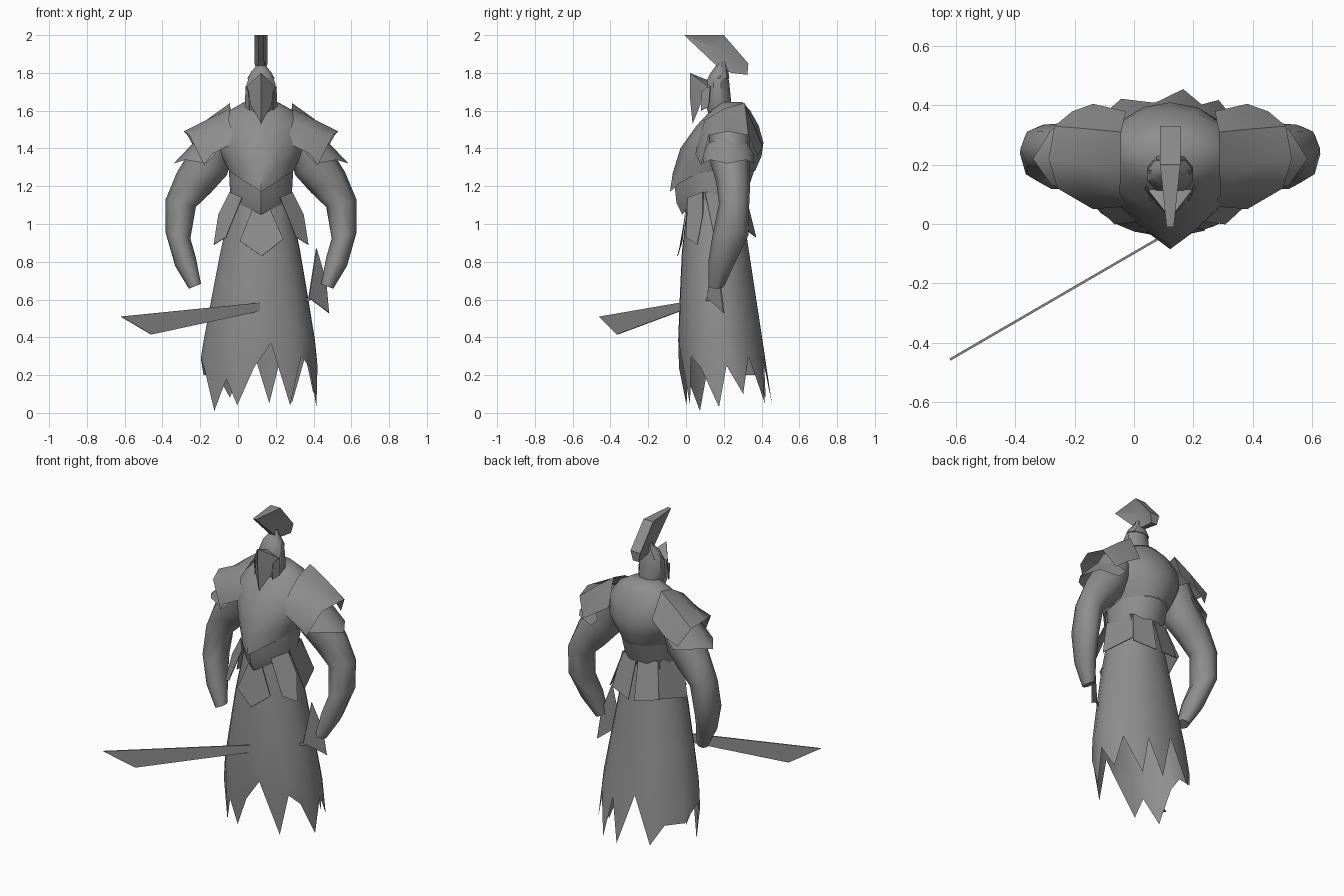
import bpy, bmesh, math
from mathutils import Vector

if "Cube" in bpy.data.objects:
    bpy.data.objects.remove(bpy.data.objects["Cube"])

CX = 0.122  # body symmetry line
grey = bpy.data.materials.new("plain_grey")
grey.diffuse_color = (0.27, 0.27, 0.27, 1)
grey.use_nodes = True
grey.node_tree.nodes["Principled BSDF"].inputs["Base Color"].default_value = grey.diffuse_color


def make(name, verts, faces, angle=40):
    me = bpy.data.meshes.new(name)
    me.from_pydata([tuple(v) for v in verts], [], faces)
    bm = bmesh.new()
    bm.from_mesh(me)
    bmesh.ops.recalc_face_normals(bm, faces=bm.faces)
    bm.to_mesh(me)
    bm.free()
    ob = bpy.data.objects.new(name, me)
    me.materials.append(grey)
    bpy.context.collection.objects.link(ob)
    bpy.ops.object.select_all(action='DESELECT')
    bpy.context.view_layer.objects.active = ob
    ob.select_set(True)
    bpy.ops.object.shade_smooth_by_angle(angle=math.radians(angle))
    return ob


def loft(name, rows, closed=True, caps=(False, False), angle=40):
    """Skin rows that all have the same number of points."""
    n = len(rows[0])
    verts = [p for r in rows for p in r]
    faces = []
    for i in range(len(rows) - 1):
        for k in range(n if closed else n - 1):
            a, b = i * n + k, i * n + (k + 1) % n
            faces.append((a, b, b + n, a + n))
    if caps[0]:
        faces.append(tuple(range(n)))
    if caps[1]:
        faces.append(tuple(range(len(verts) - n, len(verts))))
    return make(name, verts, faces, angle)


def plate(name, pts, t=0.004):
    """Thin flat plate, thickened along its own normal."""
    p = [Vector(q) for q in pts]
    n = (p[1] - p[0]).cross(p[2] - p[0]).normalized() * t / 2
    c = len(p)
    faces = [tuple(range(c)), tuple(range(c, 2 * c))]
    faces += [(k, (k + 1) % c, c + (k + 1) % c, c + k) for k in range(c)]
    return make(name, [q + n for q in p] + [q - n for q in p], faces, 20)


def side(s, pts):
    """Place half-body points (offset from symmetry line) on side s."""
    return [(CX + s * u, y, z) for u, y, z in pts]


def body_ring(z, hw, yf, yb, drop=0, n=16, keel=0.0):
    """Oval body section; the front may be keeled and dip to a point."""
    out = []
    for k in range(n):
        a = 2 * math.pi * k / n
        c, s = math.cos(a), abs(math.sin(a))
        dip = 0
        if c > 0:
            c = c * (1 - keel) + (1 - s) * keel
            dip = drop * (1 - s)
        out.append((CX + hw * math.sin(a), (yf + yb) / 2 - (yb - yf) / 2 * c, z - dip))
    return out


# torso with keeled breastplate, V-shaped belt
loft("torso", [body_ring(1.28, .17, -.085, .365, .11, keel=.45), body_ring(1.36, .21, -.07, .40, .09, keel=.4),
               body_ring(1.43, .24, -.03, .41, .03, keel=.3),
               body_ring(1.52, .235, .055, .385), body_ring(1.60, .17, .13, .34),
               body_ring(1.645, .09, .17, .30)],
     caps=(False, True), angle=50)
loft("belt", [body_ring(1.13, .16, -.02, .305, .08, keel=.3), body_ring(1.19, .165, -.05, .33, .08, keel=.35),
              body_ring(1.28, .17, -.06, .36, .08, keel=.4)], angle=50)

# tattered skirt: (degrees from front, hem height)
HEM = [(12, .37), (32, .04), (46, .30), (60, .24), (78, .03), (95, .25), (112, .10), (128, .30),
       (146, .05), (158, .30), (170, .05), (188, .36), (210, .08), (225, .20), (252, .20),
       (275, .29), (290, .24), (310, .01), (326, .18), (338, .04), (355, .24)]


def skirt_point(deg, z):
    t = (1.15 - z) / 0.85
    f = min(t, 1) if t > 0 else 0
    a = math.radians(deg)
    hw, yf, yb = .15 + .16 * f ** .9, .01 - .055 * f ** .5, .29 + .13 * t
    if t > 1:
        yf = -.045 + .10 * (t - 1)
    return (CX - .01 * f + hw * math.sin(a), (yf + yb) / 2 - (yb - yf) / 2 * math.cos(a), z)


loft("skirt", [[skirt_point(d, z) for d, _ in HEM] for z in (1.15, .85, .6, .385)]
     + [[skirt_point(d, h) for d, h in HEM]], angle=50)

# front waist flap
plate("front_flap", [(.08, .0, 1.09), (.01, -.02, .91), (.125, -.045, .83),
                     (.24, -.02, .92), (.165, .0, 1.09)])

for s, tag in ((1, "left"), (-1, "right")):
    # hip and back waist flaps
    plate(tag + "_hip_flap", side(s, [(.10, .01, 1.14), (.165, .09, 1.17), (.225, .09, 1.05),
                                      (.25, .06, .89), (.185, .0, .93)]))
    plate(tag + "_rear_hip_flap", side(s, [(.165, .10, 1.17), (.12, .28, 1.17),
                                           (.17, .34, .97), (.235, .15, .93)]))
    plate(tag + "_back_flap", side(s, [(.005, .31, 1.17), (.13, .27, 1.17),
                                       (.16, .33, .96), (.02, .37, .93)]))
    # arm: offset, depth, height, half width, half depth
    arm = [(.22, .23, 1.47, .08, .11), (.28, .235, 1.32, .10, .105), (.355, .25, 1.22, .09, .09),
           (.425, .255, 1.11, .08, .08), (.44, .235, .94, .066, .095), (.40, .19, .80, .055, .072),
           (.35, .16, .67, .032, .042)]
    rows = []
    for u, y, z, a, b in arm:
        tilt = 0.6 if z > 1.15 else (0.25 if z > .9 else -0.4)
        rows.append(side(s, [(u + a * math.cos(q), y + b * math.sin(q), z + tilt * a * math.cos(q))
                             for q in (math.pi * k / 4 for k in range(8))]))
    loft(tag + "_arm", rows, caps=(True, True), angle=60)
    # two-layer shoulder guard, higher at the back
    loft(tag + "_upper_shoulder_guard", [
        side(s, [(.14, .06, 1.43), (.17, .10, 1.55), (.165, .20, 1.61), (.165, .31, 1.64), (.15, .38, 1.48)]),
        side(s, [(.26, .05, 1.37), (.27, .10, 1.49), (.27, .20, 1.56), (.27, .32, 1.565), (.26, .405, 1.41)]),
        side(s, [(.30, .08, 1.31), (.38, .12, 1.47), (.41, .22, 1.49), (.39, .33, 1.47), (.33, .38, 1.36)])],
        closed=False, angle=50)
    loft(tag + "_lower_shoulder_guard", [
        side(s, [(.24, .09, 1.37), (.30, .12, 1.43), (.33, .22, 1.46), (.30, .32, 1.43), (.24, .36, 1.37)]),
        side(s, [(.29, .09, 1.32), (.40, .13, 1.34), (.463, .22, 1.32), (.40, .32, 1.34), (.29, .36, 1.32)])],
        closed=False, angle=50)
    # cheek guards
    plate(tag + "_cheek_guard", side(s, [(.08, .13, 1.73), (.085, .12, 1.62), (.06, .08, 1.60),
                                         (.065, .08, 1.70)]))

# head and pointed face mask
loft("head", [body_ring(1.58, .06, .12, .24, n=10), body_ring(1.64, .08, .10, .24, n=10),
              body_ring(1.74, .08, .10, .23, n=10), body_ring(1.80, .06, .13, .22, n=10),
              body_ring(1.84, .025, .16, .21, n=10)], caps=(True, True))
make("face_mask", [(CX, .02, 1.80), (CX, .02, 1.68), (CX, .035, 1.53),
                   (CX - .075, .115, 1.73), (CX + .075, .115, 1.73),
                   (CX - .055, .075, 1.63), (CX + .055, .075, 1.63), (CX, .12, 1.76)],
     [(0, 3, 5, 1), (0, 1, 6, 4), (1, 5, 2), (1, 2, 6), (0, 7, 3), (0, 4, 7)], 60)

# topknot: band and fanned plume, pinched in the middle
loft("topknot_band", [body_ring(1.77, .075, .13, .23, n=8), body_ring(1.83, .03, .16, .22, n=8),
                      body_ring(1.86, .02, .17, .21, n=8)], caps=(True, True))
PL = [(.17, 1.83, .018), (-.01, 2.0, .012), (.20, 2.0, .034), (.33, 1.85, .034), (.325, 1.79, .02),
      (.24, 1.80, .015)]
c = len(PL)
verts = [(CX + s * w, y, z) for s in (-1, 1) for y, z, w in PL]
verts += [(CX - .008, .19, 1.92), (CX + .008, .19, 1.92)]
fc = [(o + k, o + (k + 1) % c, 2 * c + i) for i, o in enumerate((0, c)) for k in range(c)]
fc += [(k, (k + 1) % c, c + (k + 1) % c, c + k) for k in range(c)]
make("plume", verts, fc, 20)

# sword, held low across the skirt
plate("sword_blade", [(.40, .135, .612), (-.62, -.457, .51), (-.46, -.364, .415), (.40, .135, .60)], .008)
plate("sword_pommel", [(.415, .14, .87), (.375, .115, .61), (.48, .20, .53), (.465, .18, .70)], .008)
